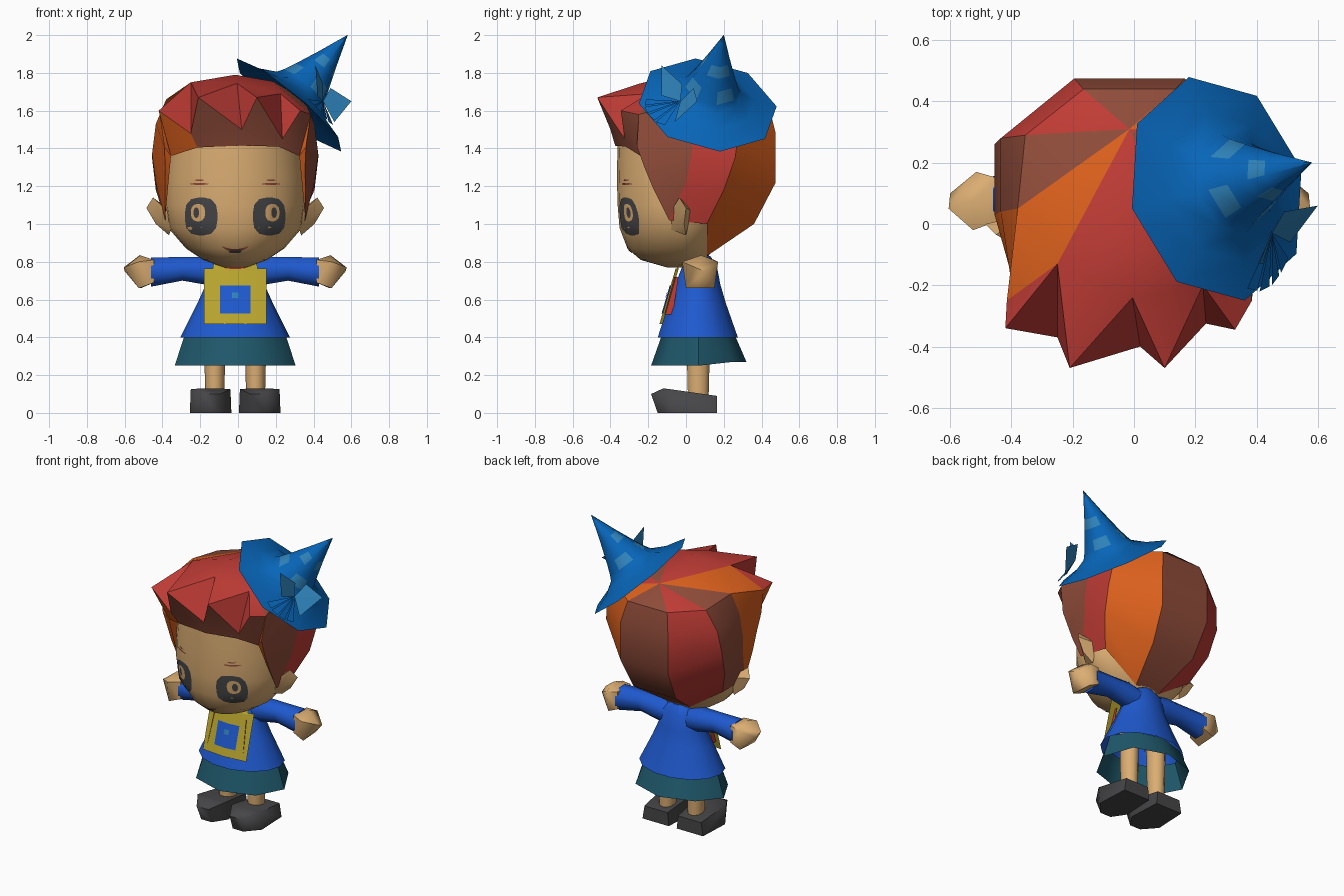
import bpy, bmesh, math
from mathutils import Vector
from mathutils.bvhtree import BVHTree

if "Cube" in bpy.data.objects:
    bpy.data.objects.remove(bpy.data.objects["Cube"])

CX = -0.015  # symmetry axis of the figure


def mat(name, r, g, b):
    m = bpy.data.materials.new(name)
    m.diffuse_color = [(c / 255) ** 2.2 for c in (r, g, b)] + [1]
    m.use_nodes = True
    m.node_tree.nodes["Principled BSDF"].inputs["Base Color"].default_value = m.diffuse_color
    return m


SKIN = mat("skin", 218, 172, 114)
GREY = mat("charcoal", 72, 72, 74)
RED = mat("hair red", 190, 62, 56)
BROWN = mat("hair brown", 142, 77, 60)
ORANGE = mat("hair orange", 218, 96, 34)
HAT = mat("hat blue", 16, 102, 184)
LIGHT = mat("light blue", 50, 130, 186)
SHIRT = mat("shirt blue", 36, 90, 206)
TEAL = mat("skirt teal", 36, 88, 106)
YELLOW = mat("yellow", 184, 164, 50)


def make(name, bm, mats, dx=CX, angle=35, fix=True):
    if fix:
        bmesh.ops.recalc_face_normals(bm, faces=bm.faces)
    bmesh.ops.translate(bm, verts=bm.verts, vec=(dx, 0, 0))
    me = bpy.data.meshes.new(name)
    bm.to_mesh(me)
    bm.free()
    for m in mats:
        me.materials.append(m)
    ob = bpy.data.objects.new(name, me)
    bpy.context.collection.objects.link(ob)
    bpy.ops.object.select_all(action='DESELECT')
    ob.select_set(True)
    bpy.context.view_layer.objects.active = ob
    bpy.ops.object.shade_smooth_by_angle(angle=math.radians(angle))
    return ob


def tube(name, rings, m, caps=(True, True), **kw):
    bm = bmesh.new()
    vs = [[bm.verts.new(p) for p in r] for r in rings]
    n = len(vs[0])
    for a, b in zip(vs, vs[1:]):
        for i in range(n):
            bm.faces.new((a[i], a[(i + 1) % n], b[(i + 1) % n], b[i]))
    for on, r in zip(caps, (vs[0], vs[-1])):
        if on:
            bm.faces.new(r)
    return make(name, bm, [m], **kw)


def oval(z, rx, yf, yb, n, cy=None, cx=0):
    # horizontal ring with separate front and back depth
    cy = (yf + yb) / 2 if cy is None else cy
    out = []
    for i in range(n):
        a = math.tau * i / n
        s = math.sin(a)
        out.append((cx + rx * math.cos(a), cy + s * ((yb - cy) if s > 0 else (cy - yf)), z))
    return out


def hull(name, pts, m, **kw):
    bm = bmesh.new()
    vs = [bm.verts.new(p) for p in pts]
    bmesh.ops.convex_hull(bm, input=vs)
    bmesh.ops.delete(bm, geom=[v for v in bm.verts if not v.link_faces], context='VERTS')
    return make(name, bm, [m], **kw)


def sheet(name, pts, faces, m, **kw):
    bm = bmesh.new()
    vs = [bm.verts.new(p) for p in pts]
    for f in faces:
        bm.faces.new([vs[i] for i in f])
    return make(name, bm, [m], **kw)


# head
head = tube("head", [oval(z, rx, f, b, 24, -0.02) for z, rx, f, b in (
    (0.77, 0.06, -0.10, 0.06), (0.81, 0.17, -0.24, 0.11), (0.87, 0.26, -0.31, 0.14),
    (0.98, 0.355, -0.352, 0.2), (1.10, 0.372, -0.362, 0.2), (1.25, 0.37, -0.366, 0.2),
    (1.42, 0.35, -0.362, 0.2))], SKIN, angle=50)
bvh = BVHTree.FromPolygons([v.co for v in head.data.vertices],
                           [p.vertices[:] for p in head.data.polygons])


def decal(name, cx, cz, rx, rz, m, lift, power=2.0, n=16, bend=0.0):
    # thin patch projected on the face
    def on_face(x, z):
        hit = bvh.ray_cast(Vector((x + CX, -2, z)), Vector((0, 1, 0)))[0]
        return (x, (hit.y if hit else -0.3) - lift, z)
    bm = bmesh.new()
    mid = bm.verts.new(on_face(cx, cz))
    prev = None
    for t in (0.35, 0.7, 1.0):
        ring = []
        for i in range(n):
            a = math.tau * (i + 0.5) / n
            c, s = math.cos(a), math.sin(a)
            k = t / (abs(c) ** power + abs(s) ** power) ** (1 / power)
            ring.append(bm.verts.new(on_face(cx + rx * c * k, cz + rz * s * k + bend * (c * k) ** 2)))
        for i in range(n):
            j = (i + 1) % n
            bm.faces.new((mid, ring[i], ring[j]) if prev is None else (prev[i], ring[i], ring[j], prev[j]))
        prev = ring
    make(name, bm, [m], fix=False)


for s, side in ((-1, "left"), (1, "right")):
    # eyes and brows
    decal("eye_" + side, s * 0.18, 1.04, 0.086, 0.10, GREY, 0.004, 3)
    decal("eye_shine_" + side, s * 0.197, 1.06, 0.038, 0.046, SKIN, 0.006, 2.5)
    decal("pupil_" + side, s * 0.206, 1.06, 0.015, 0.028, GREY, 0.008)
    decal("brow_" + side, s * 0.19, 1.212, 0.05, 0.005, BROWN, 0.004)
    decal("brow_dash_" + side, s * 0.19, 1.232, 0.025, 0.004, BROWN, 0.004)
    # ears
    hull("ear_" + side, [(s * x, y, z) for x, y, z in (
        (0.34, -0.09, 1.05), (0.34, 0.03, 1.07), (0.34, -0.08, 0.97), (0.35, 0.0, 0.94),
        (0.435, -0.035, 1.14), (0.47, 0.0, 1.085), (0.42, -0.01, 1.0))], SKIN, angle=45)
    # arms
    rings = []
    for x, z, r in ((0.05, 0.735, 0.075), (0.15, 0.752, 0.08), (0.28, 0.763, 0.068), (0.445, 0.745, 0.083)):
        rings.append([(s * x, 0.08 + r * math.cos(a), z + r * math.sin(a))
                      for a in [math.tau * (i + 0.5) / 8 for i in range(8)]])
    tube("sleeve_" + side, rings, SHIRT, angle=60)
    hull("hand_" + side, [(s * x, y, z) for x, y, z in (
        (0.43, 0.01, 0.81), (0.43, 0.15, 0.81), (0.43, 0.01, 0.69), (0.43, 0.15, 0.69),
        (0.51, -0.02, 0.80), (0.50, 0.17, 0.80), (0.505, 0.08, 0.835), (0.51, 0.0, 0.66),
        (0.50, 0.15, 0.66), (0.59, 0.05, 0.77), (0.585, 0.10, 0.75))], SKIN, angle=60)
    # legs
    tube("leg_" + side, [oval(z, r, 0.065 - r * 1.15, 0.065 + r * 1.15, 10, cx=s * 0.108)
                         for z, r in ((0.08, 0.05), (0.25, 0.054), (0.5, 0.058))], SKIN, angle=60)
    # shoes
    hull("shoe_" + side, [(s * x, y, z) for x, y, z in (
        (0.03, 0.165, 0), (0.23, 0.165, 0), (0.04, 0.165, 0.09), (0.215, 0.165, 0.09),
        (0.02, -0.06, 0), (0.24, -0.06, 0), (0.025, -0.08, 0.125), (0.235, -0.08, 0.125),
        (0.08, -0.15, 0), (0.16, -0.15, 0), (0.08, -0.185, 0.1), (0.17, -0.185, 0.1),
        (0.08, -0.12, 0.13), (0.18, -0.12, 0.13))], GREY, angle=60)
    # strap running to the neck, and a scarf tail behind the plate
    sheet("strap_" + side, [(s * 0.12, -0.05, 0.755), (s * 0.05, -0.055, 0.755),
                            (s * 0.07, -0.01, 0.825), (s * 0.11, 0.01, 0.825)],
          [(0, 1, 2, 3)], YELLOW)
    sheet("scarf_tail_" + side, [(s * 0.12, -0.04, 0.72), (s * 0.12, -0.062, 0.72),
                                 (s * 0.135, -0.115, 0.52), (s * 0.135, -0.07, 0.52)],
          [(0, 1, 2, 3)], RED)

decal("mouth", 0, 0.86, 0.072, 0.007, BROWN, 0.004, bend=0.022)
decal("mouth_inside", 0, 0.853, 0.035, 0.008, GREY, 0.005)

# torso clothes
tube("neck", [oval(z, 0.06, 0, 0.12, 8) for z in (0.74, 0.86)], SKIN)
sheet("scarf_knot", [(-0.05, -0.052, 0.757), (0.05, -0.052, 0.757), (0.065, -0.012, 0.80),
                     (-0.065, -0.012, 0.80)], [(0, 1, 2, 3)], RED, fix=False)
tube("shirt", [oval(*r, 14) for r in (
    (0.40, 0.29, -0.155, 0.28), (0.58, 0.20, -0.095, 0.215), (0.68, 0.155, -0.06, 0.185),
    (0.78, 0.14, -0.02, 0.165), (0.83, 0.065, 0.02, 0.13))], SHIRT, (False, True), angle=50)
tube("skirt", [oval(0.42, 0.265, -0.125, 0.255, 8),
               [(x, y, z + 0.02 * (y > 0.1)) for x, y, z in oval(0.25, 0.32, -0.185, 0.32, 8)]],
     TEAL, (False, False), angle=52)


# chest plate with its square badge and dot
def plate(name, w, z0, z1, m, lift):
    def at(x, z):
        return (x, -0.055 - (0.765 - z) * 0.29 + abs(x) * 0.1 - lift, z)
    pts = [at(x, z) for z in (z0, z1) for x in (-w, 0, w)]
    sheet(name, pts, [(0, 1, 4, 3), (1, 2, 5, 4)], m, fix=False)


plate("chest_plate", 0.165, 0.47, 0.765, YELLOW, 0)
plate("badge", 0.08, 0.525, 0.675, SHIRT, 0.005)
plate("badge_dot", 0.018, 0.608, 0.638, LIGHT, 0.009)

# hair: coloured panels hanging from the crown
COLS = [
    [(0.15, 0.44, 1.62), (0.18, 0.475, 1.48), (0.18, 0.475, 1.22), (0.16, 0.36, 1.0), (0.09, 0.11, 0.83)],
    [(0.34, 0.29, 1.63), (0.42, 0.28, 1.5), (0.44, 0.26, 1.35), (0.42, 0.20, 1.18), (0.34, 0.11, 1.0)],
    [(0.365, 0.05, 1.66), (0.42, 0.04, 1.53), (0.44, 0.03, 1.37), (0.42, 0.0, 1.22), (0.37, -0.09, 1.02)],
    [(0.40, -0.25, 1.58), (0.375, -0.26, 1.41), (0.37, -0.22, 1.30), (0.372, -0.17, 1.18), (0.37, -0.10, 1.04)]]
bm = bmesh.new()
V = lambda x, y, z: bm.verts.new((x, y, z))


def face(m, *vs):
    bm.faces.new(vs).material_index = m


cols = [[V(*p) for p in c] for c in COLS[::-1]] + [[V(-p[0], p[1], p[2]) for p in c] for c in COLS]
apex = V(0, 0.31, 1.73)
R, B, O = 0, 1, 2
for a, b, m in zip(cols, cols[1:], (B, R, O, B, R, B, O)):
    for i in range(4):
        face(m, a[i], b[i], b[i + 1], a[i + 1])
    if a is not cols[0] and b is not cols[-1]:
        face(m, apex, b[0], a[0])
r0, l0 = cols[0][0], cols[-1][0]
m_l, m_c, m_r = V(-0.235, -0.13, 1.75), V(0, -0.05, 1.79), V(0.2, -0.1, 1.755)
k2, k3 = V(0.01, -0.24, 1.745), V(0.24, -0.2, 1.69)
face(O, apex, m_l, cols[-2][0])
face(O, m_l, l0, cols[-2][0])
face(B, apex, cols[1][0], m_r)
face(B, m_r, cols[1][0], r0)
face(R, apex, m_c, m_l)
face(R, apex, m_r, m_c)

# fringe: forward spikes split by deep creases, shaded underside down to the brow
t1, t2, t3, t4 = V(-0.405, -0.34, 1.60), V(-0.195, -0.47, 1.67), V(0.115, -0.47, 1.67), V(0.345, -0.345, 1.60)
v1, v2, v3 = V(-0.235, -0.37, 1.48), V(0.035, -0.40, 1.50), V(0.25, -0.325, 1.45)
b0, b1, b2, b3, b4 = [V(*p) for p in ((-0.34, -0.24, 1.36), (-0.2, -0.335, 1.405), (0.03, -0.375, 1.415),
                                      (0.23, -0.32, 1.41), (0.34, -0.24, 1.36))]
for f in ((l0, t1, m_l), (m_l, t1, v1), (m_l, v1, t2), (m_l, t2, k2), (m_l, k2, m_c), (k2, t2, v2),
          (k2, v2, t3), (k2, t3, k3), (k2, m_r, m_c), (k2, k3, m_r), (k3, t3, v3), (k3, v3, t4),
          (k3, r0, m_r), (k3, t4, r0)):
    face(R, *f)
for m, *f in ((O, t1, b0, b1, v1), (B, v1, v2, t2), (B, v1, b1, b2, v2), (B, v2, v3, t3),
              (B, v2, b2, b3, v3), (B, v3, b3, b4, t4), (O, l0, b0, t1), (B, r0, t4, b4)):
    face(m, *f)
# inner edges beside the face
for c, b in ((cols[-1], b0), (cols[0], b4)):
    for i in range(4):
        face(O, c[i], c[i + 1], b)
make("hair", bm, [RED, BROWN, ORANGE], angle=30)

# hat: tilted eight-sided cone with a wide brim and pale patches
axis = Vector((0.31, 0.085, 0.37)).normalized()
centre = Vector((0.27, 0.115, 1.63))
u = Vector((axis.z, 0, -axis.x)).normalized()
v = axis.cross(u)
bm = bmesh.new()
N = 8
PATCH = {5: (0, 2, 4, 6), 7: (7, 0, 3, 5)}
prev = None
for k, (r, h) in enumerate(((0.10, 0.04), (0.376, 0.0), (0.25, 0.04), (0.165, 0.09), (0.145, 0.125),
                            (0.116, 0.19), (0.088, 0.26), (0.064, 0.32), (0.001, 0.49))):
    ring = [bm.verts.new(centre + axis * h + (u * math.cos(a) + v * math.sin(a)) * r)
            for a in [math.radians(10) + math.tau * i / N for i in range(N)]]
    for i in range(N):
        if prev:
            f = bm.faces.new((prev[i], prev[(i + 1) % N], ring[(i + 1) % N], ring[i]))
            f.material_index = int(i in PATCH.get(k, ()))
    if k == 0:
        bm.faces.new(ring)
    prev = ring
make("hat", bm, [HAT, LIGHT], dx=0, angle=48)

# bow leaves and feather fan on the hat
knot = (0.45, -0.03, 1.65)
for i, (p, q) in enumerate((((0.41, -0.13, 1.84), (0.45, -0.02, 1.74)),
                            ((0.60, 0.06, 1.65), (0.49, 0.04, 1.72)),
                            ((0.60, 0.06, 1.65), (0.51, -0.06, 1.54)),
                            ((0.41, -0.13, 1.84), (0.42, -0.13, 1.68)))):
    sheet("bow_leaf_%d" % i, [knot, p, q], [(0, 1, 2)], LIGHT, dx=0)
fan = [(0.37, -0.21, 1.66), (0.41, -0.22, 1.62), (0.45, -0.20, 1.58), (0.48, -0.16, 1.54), (0.51, -0.10, 1.52)]
for i, (p, q) in enumerate(zip(fan, fan[1:])):
    t = Vector(q).lerp(Vector(p), 0.2)
    sheet("feather_%d" % i, [knot, p, t], [(0, 1, 2)], HAT, dx=0)
